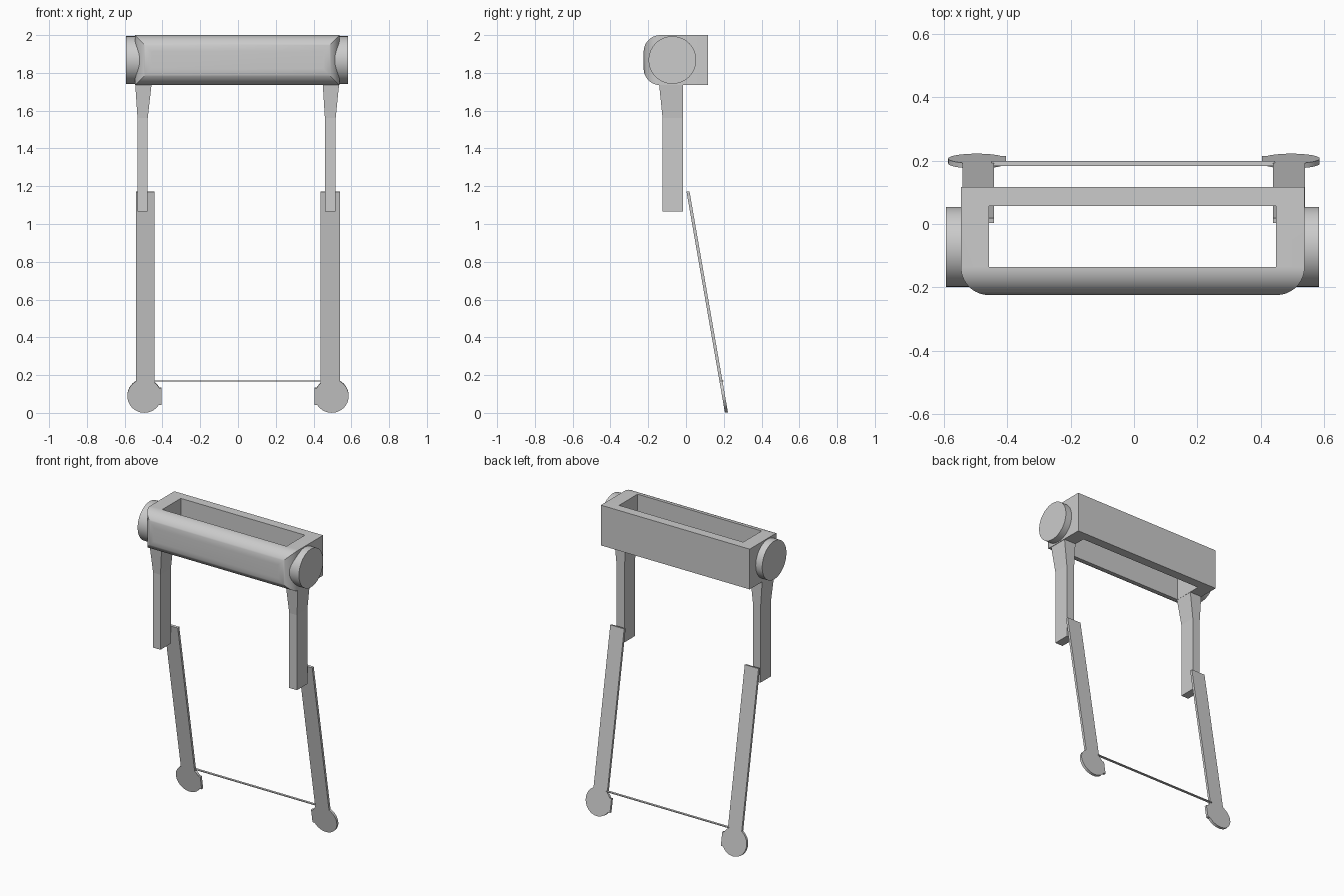
import bpy, bmesh
from math import sin, cos, radians, sqrt, asin, acos, pi, atan2
from mathutils import Vector

cube = bpy.data.objects.get("Cube")
if cube:
    bpy.data.objects.remove(cube, do_unlink=True)

grey = bpy.data.materials.new("plain grey")
grey.use_nodes = True
grey.diffuse_color = (0.6, 0.6, 0.6, 1)
grey.node_tree.nodes["Principled BSDF"].inputs["Base Color"].default_value = (0.6, 0.6, 0.6, 1)


def loft(name, lower, upper):
    """Solid between two matching loops of 3D points."""
    bm = bmesh.new()
    a = [bm.verts.new(p) for p in lower]
    b = [bm.verts.new(p) for p in upper]
    bm.faces.new(a[::-1])
    bm.faces.new(b)
    for i in range(len(a)):
        j = (i + 1) % len(a)
        bm.faces.new((a[i], a[j], b[j], b[i]))
    bmesh.ops.recalc_face_normals(bm, faces=bm.faces)
    mesh = bpy.data.meshes.new(name)
    bm.to_mesh(mesh)
    bm.free()
    mesh.materials.append(grey)
    obj = bpy.data.objects.new(name, mesh)
    bpy.context.collection.objects.link(obj)
    return obj


def prism(name, outline, place, lo, hi):
    return loft(name, [place(a, b, lo) for a, b in outline],
                [place(a, b, hi) for a, b in outline])


def arc(cx, cy, r, start, end, steps=16):
    return [(cx + r * cos(start + (end - start) * i / steps),
             cy + r * sin(start + (end - start) * i / steps)) for i in range(steps + 1)]


def rect(x0, x1, y0, y1):
    return [(x0, y0), (x1, y0), (x1, y1), (x0, y1)]


def along_x(a, b, d):
    return (d, a, b)


def along_z(a, b, d):
    return (a, b, d)


def smooth(obj):
    bpy.ops.object.select_all(action='DESELECT')
    obj.select_set(True)
    bpy.context.view_layer.objects.active = obj
    bpy.ops.object.shade_smooth_by_angle(angle=radians(30))


def boolean(obj, tool, operation):
    mod = obj.modifiers.new(operation.lower(), 'BOOLEAN')
    mod.operation, mod.object, mod.solver = operation, tool, 'EXACT'
    bpy.context.view_layer.objects.active = obj
    bpy.ops.object.modifier_apply(modifier=mod.name)
    bpy.data.objects.remove(tool, do_unlink=True)


# Top frame: rounded plan crossed with a rounded side profile, then hollowed
LEFT, RIGHT, FRONT, BACK, LOW, HIGH, R = -0.546, 0.538, -0.224, 0.117, 1.735, 2.0, 0.088
plan = arc(LEFT + R, FRONT + R, R, pi, 1.5 * pi) + \
    arc(RIGHT - R, FRONT + R, R, 1.5 * pi, 2 * pi) + [(RIGHT, BACK), (LEFT, BACK)]
side = arc(FRONT + R, HIGH - R, R, pi / 2, pi) + \
    arc(FRONT + R, LOW + R, R, pi, 1.5 * pi) + [(BACK + 0.1, LOW), (BACK + 0.1, HIGH)]
frame = prism("top_frame", plan, along_z, LOW - 0.1, HIGH + 0.1)
boolean(frame, prism("side_profile", side, along_x, -1, 1), 'INTERSECT')
boolean(frame, prism("opening", rect(-0.457, 0.448, -0.135, 0.057), along_z, 1, 3), 'DIFFERENCE')
smooth(frame)

# Round end caps
cap = arc(-0.072, 1.868, 0.126, 0, 2 * pi, 64)[:-1]
smooth(prism("right_end_cap", cap, along_x, -0.593, -0.47))
smooth(prism("left_end_cap", cap, along_x, 0.46, 0.583))


# Upper legs: straight post with a flared top
def upper_leg(name, narrow, wide):
    rings = [(narrow, -0.124, 1.066), (narrow, -0.124, 1.56), (wide, -0.142, 1.737)]
    bm = bmesh.new()
    loops = [[bm.verts.new((x, y, z)) for x, y in rect(*xs, y0, -0.016)] for xs, y0, z in rings]
    bm.faces.new(loops[0])
    bm.faces.new(loops[-1])
    for a, b in zip(loops, loops[1:]):
        for i in range(4):
            j = (i + 1) % 4
            bm.faces.new((a[i], a[j], b[j], b[i]))
    bmesh.ops.recalc_face_normals(bm, faces=bm.faces)
    mesh = bpy.data.meshes.new(name)
    bm.to_mesh(mesh)
    bm.free()
    mesh.materials.append(grey)
    bpy.context.collection.objects.link(bpy.data.objects.new(name, mesh))


upper_leg("right_upper_leg", (-0.532, -0.478), (-0.544, -0.458))
upper_leg("left_upper_leg", (0.460, 0.517), (0.449, 0.535))

# Lower legs: tilted flat straps ending in a round foot with a square tab
TOP, BOTTOM = Vector((0, 0.0105, 1.172)), Vector((0, 0.214, 0.002))
UP = (TOP - BOTTOM).normalized()
OUT = Vector((0, UP.z, -UP.y))
FOOT_R, TAB = 0.09, 0.047


def lower_leg(name, centre, inward, outer, inner):
    low, high = asin(-TAB / FOOT_R), asin(0.042 / FOOT_R)
    length = (TOP - BOTTOM).length - FOOT_R
    outline = [(inner, length), (-outer, length)]
    outline += arc(0, 0, FOOT_R, acos(-outer / FOOT_R), 2 * pi + low, 32)
    outline += [(0.092, -TAB), (0.092, 0.042)]
    outline += arc(0, 0, FOOT_R, high, acos(inner / FOOT_R), 5)
    origin = BOTTOM + UP * FOOT_R + Vector((centre, 0, 0))

    def place(u, v, d):
        return origin + Vector((inward * u, 0, 0)) + UP * v + OUT * d

    smooth(prism(name, outline, place, -0.008, 0.008))


lower_leg("right_lower_leg", -0.496, 1, 0.045, 0.055)
lower_leg("left_lower_leg", 0.496, -1, 0.043, 0.058)

# Thin cross rod between the feet
prism("cross_rod", rect(0.183, 0.199, 0.167, 0.172), along_x, -0.45, 0.445)
